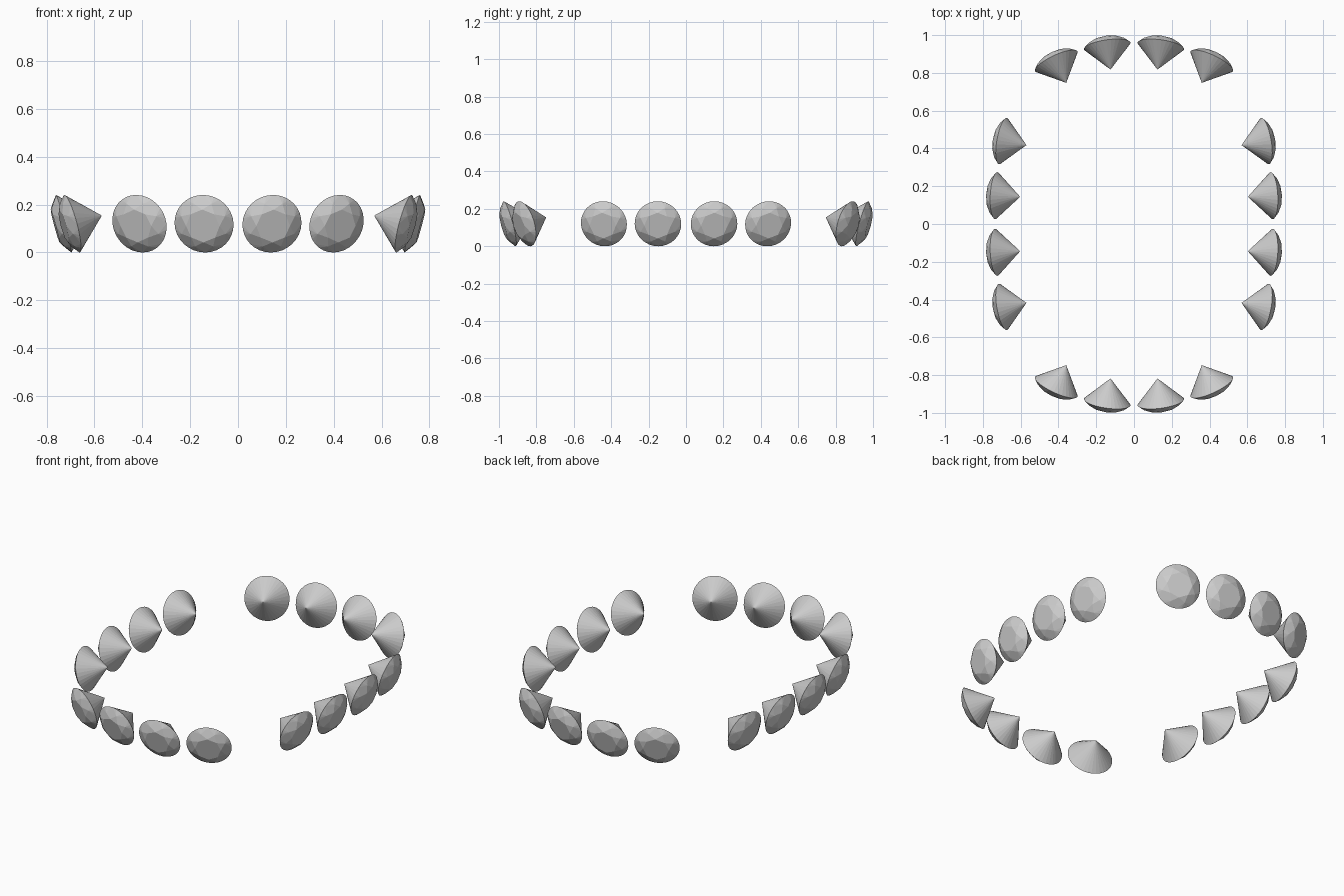
import bpy, bmesh
from math import sin, cos, pi, radians
from mathutils import Vector

if "Cube" in bpy.data.objects:
    bpy.data.objects.remove(bpy.data.objects["Cube"])

R, TABLE, MID = 0.1245, 0.071, 0.1          # girdle, table and crown-break radii
CROWN, BREAK, DEPTH = 0.037, 0.022, 0.131   # table height, break height, pavilion depth
N = 32                                      # girdle sides
TILT = radians(15)


def gem_mesh():
    """Round brilliant: octagonal table, star / kite / girdle facets, pointed pavilion."""
    bm = bmesh.new()

    def ring(n, r, z, off=0.0):
        return [bm.verts.new((r * cos(2 * pi * i / n + off), r * sin(2 * pi * i / n + off), z))
                for i in range(n)]

    table = ring(8, TABLE, CROWN)
    mid = ring(8, MID, BREAK, pi / 8)
    girdle = ring(N, R, 0)
    tip = bm.verts.new((0, 0, -DEPTH))
    bm.faces.new(table)
    step = N // 8
    for i in range(8):
        j = (i + 1) % 8
        bm.faces.new((table[i], mid[i], table[j]))                            # star
        bm.faces.new((table[i], mid[i - 1], girdle[i * step], mid[i]))        # kite
        for k in range(step):                                                 # upper girdle
            bm.faces.new((mid[i], girdle[i * step + k], girdle[(i * step + k + 1) % N]))
    for i in range(N):                                                        # pavilion
        bm.faces.new((girdle[i], tip, girdle[(i + 1) % N]))
    bmesh.ops.recalc_face_normals(bm, faces=bm.faces[:])
    me = bpy.data.meshes.new("round_gem")
    bm.to_mesh(me)
    bm.free()
    return me


# One quadrant of stones: x, y of the girdle centre and outward azimuth in degrees
QUADRANT = [
    ("end_inner", 0.142, 0.943, 82),
    ("end_outer", 0.412, 0.862, 65),
    ("side_outer", 0.694, 0.439, 9.7),
    ("side_inner", 0.729, 0.150, 2.8),
]

mesh = gem_mesh()
for sx, xname in ((-1, "left"), (1, "right")):
    for sy, yname in ((-1, "front"), (1, "back")):
        for name, x, y, deg in QUADRANT:
            a = radians(deg)
            # crown faces outward and slightly down
            out = Vector((sx * cos(a) * cos(TILT), sy * sin(a) * cos(TILT), -sin(TILT)))
            ob = bpy.data.objects.new(f"gem_{yname}_{xname}_{name}", mesh)
            ob.location = (sx * x, sy * y, R * cos(TILT))
            ob.rotation_mode = 'QUATERNION'
            ob.rotation_quaternion = out.to_track_quat('Z', 'Y')
            bpy.context.collection.objects.link(ob)
